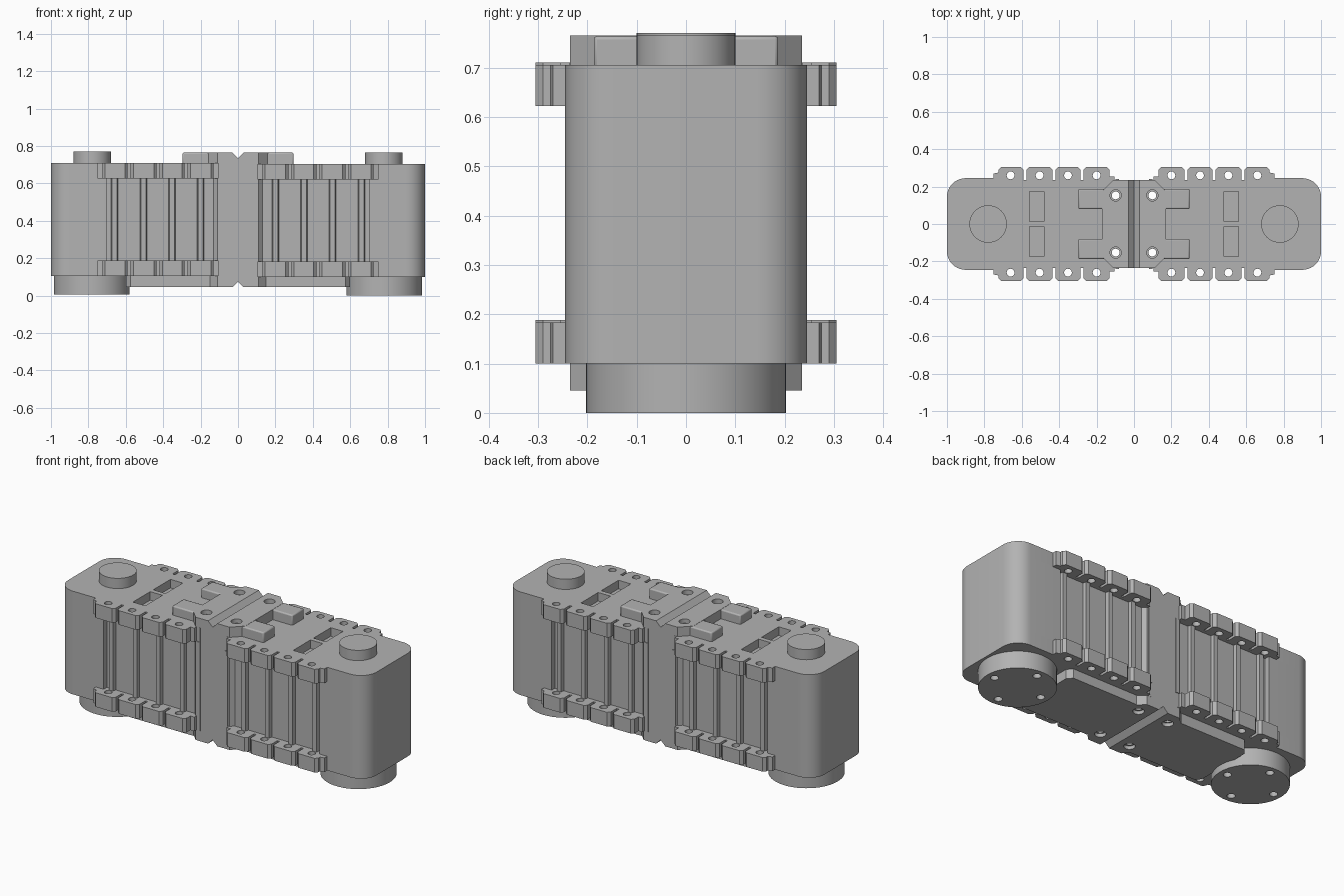
import bpy, bmesh, math
from mathutils import Matrix

if "Cube" in bpy.data.objects:
    bpy.data.objects.remove(bpy.data.objects["Cube"])

grey = bpy.data.materials.new("mid_grey")
grey.diffuse_color = (0.45, 0.45, 0.45, 1)
grey.use_nodes = True
grey.node_tree.nodes["Principled BSDF"].inputs["Base Color"].default_value = grey.diffuse_color


def finish(name, bm):
    bmesh.ops.recalc_face_normals(bm, faces=bm.faces)
    me = bpy.data.meshes.new(name)
    bm.to_mesh(me)
    bm.free()
    me.materials.append(grey)
    ob = bpy.data.objects.new(name, me)
    bpy.context.collection.objects.link(ob)
    return ob


def add_prism(bm, pts, z0, z1):
    low = [bm.verts.new((x, y, z0)) for x, y in pts]
    face = bm.faces.new(low)
    ext = bmesh.ops.extrude_face_region(bm, geom=[face])
    top = [v for v in ext["geom"] if isinstance(v, bmesh.types.BMVert)]
    bmesh.ops.translate(bm, verts=top, vec=(0, 0, z1 - z0))


def circle(cx, cy, r, n=24):
    return [(cx + r * math.cos(2 * math.pi * i / n), cy + r * math.sin(2 * math.pi * i / n)) for i in range(n)]


def rect(x0, x1, y0, y1):
    return [(x0, y0), (x1, y0), (x1, y1), (x0, y1)]


def flip(pts, s):
    return [(s * x, y) for x, y in pts]


def prisms(name, items):
    bm = bmesh.new()
    for pts, z0, z1 in items:
        add_prism(bm, pts, z0, z1)
    return finish(name, bm)


def activate(ob):
    bpy.ops.object.select_all(action='DESELECT')
    ob.select_set(True)
    bpy.context.view_layer.objects.active = ob


def cut(ob, items):
    cutter = prisms("cutter", items)
    cutter.hide_render = True
    apply_cut(ob, cutter)


def apply_cut(ob, cutter):
    mod = ob.modifiers.new("cut", 'BOOLEAN')
    mod.object = cutter
    mod.operation = 'DIFFERENCE'
    mod.solver = 'EXACT'
    activate(ob)
    bpy.ops.object.modifier_apply(modifier=mod.name)
    bpy.data.objects.remove(cutter)


def smooth(ob):
    activate(ob)
    bpy.ops.object.shade_smooth_by_angle(angle=math.radians(30))


def mirror_y(half):
    return half + [(x, -y) for x, y in reversed(half)]


# Half outlines (y > 0), running from the middle joint to the round outer end
HOLES = (0.2, 0.353, 0.505, 0.66)
end_arc = [(0.9 + 0.1 * math.sin(a), 0.145 + 0.1 * math.cos(a))
           for a in [math.pi / 2 * i / 10 for i in range(11)]]

deck_half = [(0.08, 0.236), (0.105, 0.236), (0.105, 0.255), (0.13, 0.255)]
for x0, x1 in ((0.13, 0.27), (0.285, 0.42), (0.435, 0.575), (0.59, 0.725)):
    if x0 > 0.2:
        deck_half.append((x0, 0.236))
    deck_half += [(x0, 0.29), (x0 + 0.015, 0.305), (x1 - 0.015, 0.305), (x1, 0.29)]
    if x1 < 0.7:
        deck_half.append((x1, 0.236))
deck_half += [(0.725, 0.275), (0.75, 0.27), (0.75, 0.245)] + end_arc
deck = mirror_y(deck_half)

core_half = [(0.08, 0.24), (0.1, 0.24), (0.1, 0.215)]
for hx in HOLES:
    core_half += [(hx - 0.018, 0.215), (hx - 0.013, 0.235), (hx + 0.013, 0.235), (hx + 0.018, 0.215)]
core_half += [(0.7, 0.215), (0.7, 0.245)] + end_arc
core = mirror_y(core_half)

bolt_holes = [(circle(sx * 0.098, sy * 0.153, 0.021), -0.2, 1)
              for sx in (-1, 1) for sy in (-1, 1)]

for side, s, dz in (("left", -1, 0.005), ("right", 1, 0)):
    z0, z1 = 0.1 + dz, 0.705 + dz
    tab_holes = [(circle(s * hx, sy * 0.26, 0.021, 16), -0.2, 1) for hx in HOLES for sy in (-1, 1)]
    pockets = [(flip(rect(0.48, 0.56, y, y + 0.16), s), z1 - 0.05, 1) for y in (0.014, -0.174)]

    # Housing: lower tabbed deck, ribbed core, upper tabbed deck
    lower = prisms(side + "_lower_deck", [(flip(deck, s), z0, z0 + 0.083)])
    cut(lower, tab_holes + bolt_holes)
    upper = prisms(side + "_upper_deck", [(flip(deck, s), z1 - 0.083, z1)])
    cut(upper, tab_holes + bolt_holes + pockets)
    body = prisms(side + "_ribbed_core", [(flip(core, s), z0 + 0.083, z1 - 0.083)])
    cut(body, bolt_holes)

    # Round horn on top, output disc with four screw holes underneath
    horn = prisms(side + "_top_horn", [(circle(s * 0.78, 0, 0.1, 48), z1 - 0.01, z1 + 0.06)])
    disc = prisms(side + "_output_disc", [(circle(s * 0.782, 0, 0.203, 64), dz, z0 + 0.01)])
    cut(disc, [(circle(s * 0.782 + 0.155 * math.cos(a), 0.155 * math.sin(a), 0.022, 16), -0.1, 0.045)
               for a in [math.pi / 2 * i for i in range(4)]])

    # Bottom plate between the joint and the disc
    plate = prisms(side + "_bottom_plate", [(flip(
        [(0.15, -0.2), (0.575, -0.2), (0.6, -0.17), (0.6, 0.17), (0.575, 0.2), (0.15, 0.2)], s), 0.045, z0 + 0.01)])

    # Two raised arms reaching out from the bracket
    arms = prisms(side + "_bracket_arms", [(flip(rect(0.15, 0.297, y, y + 0.107), s), z1 - 0.01, 0.764)
                                           for y in (0.08, -0.187)])
    bev = arms.modifiers.new("soft_edges", 'BEVEL')
    bev.width = 0.007
    bev.segments = 2
    for ob in (lower, upper, body, horn, disc, plate, arms):
        smooth(ob)

# Centre bracket: chamfered block with bolt holes and V grooves
octagon = mirror_y([(-0.17, 0.175), (-0.11, 0.235), (0.11, 0.235), (0.17, 0.175)])
bracket = prisms("centre_bracket", [(octagon, 0.045, 0.765)])
cut(bracket, bolt_holes)
sinks = []
for sx in (-1, 1):
    for sy in (-1, 1):
        ring = circle(sx * 0.098, sy * 0.153, 0.03)
        sinks += [(ring, 0.74, 0.9), (ring, -0.1, 0.065)]
cut(bracket, sinks)
for z in (0.045, 0.765):
    bm = bmesh.new()
    w = 0.03 * math.sqrt(2)
    bmesh.ops.create_cube(bm, size=1, matrix=Matrix.Translation((0, 0, z))
                          @ Matrix.Rotation(math.pi / 4, 4, 'Y') @ Matrix.Diagonal((w, 1, w, 1)))
    groove = finish("groove_cutter", bm)
    groove.hide_render = True
    apply_cut(bracket, groove)
smooth(bracket)
